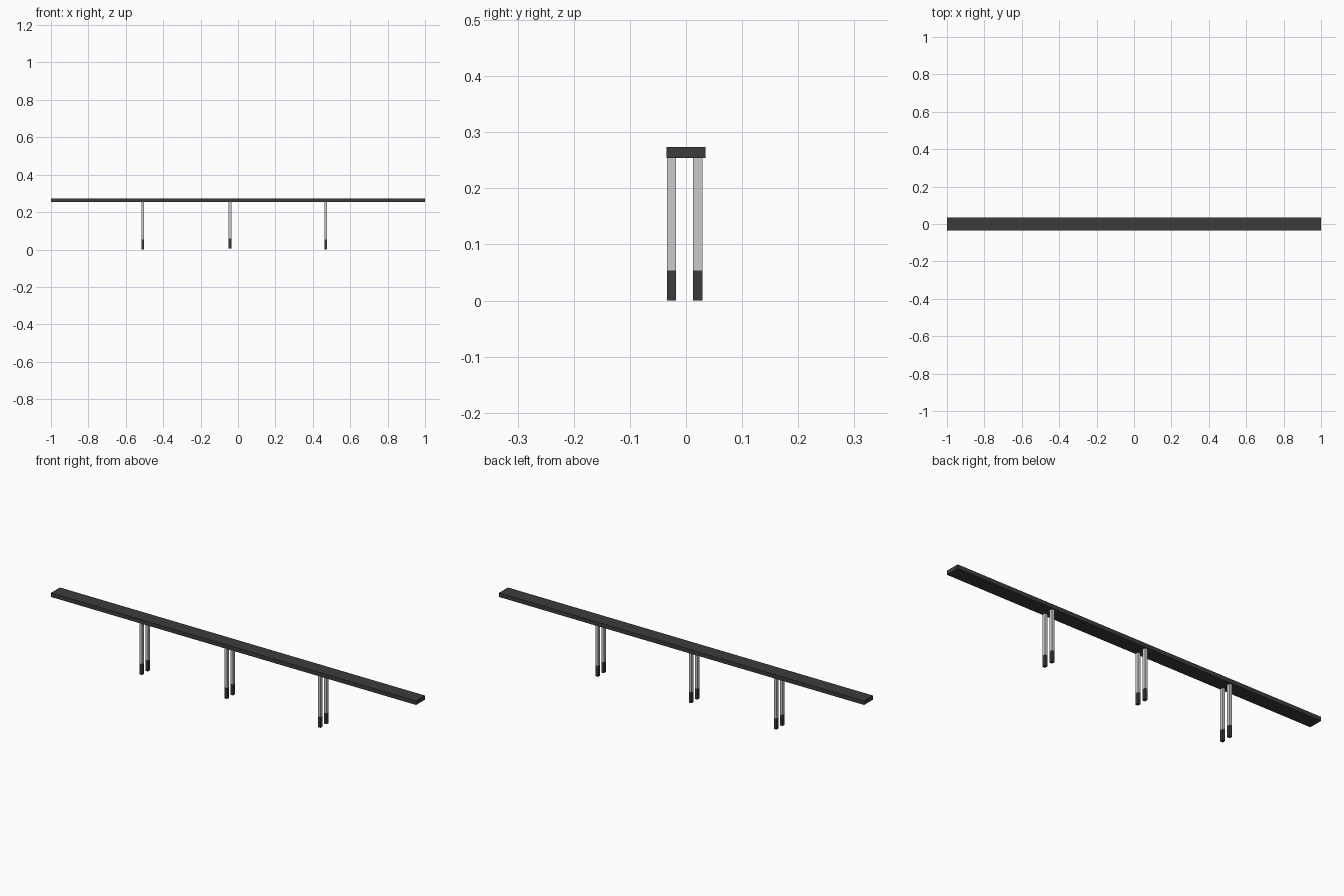
import bpy

if "Cube" in bpy.data.objects:
    bpy.data.objects.remove(bpy.data.objects["Cube"])

dark = bpy.data.materials.new("dark")
dark.diffuse_color = (0.045, 0.045, 0.045, 1)
dark.use_nodes = True
dark.node_tree.nodes["Principled BSDF"].inputs["Base Color"].default_value = dark.diffuse_color


def box(name, x, y, z, mat=None):
    """Box spanning the given (min, max) ranges."""
    spans = (x, y, z)
    bpy.ops.mesh.primitive_cube_add(size=1, location=[(a + b) / 2 for a, b in spans])
    ob = bpy.context.object
    ob.name = name
    ob.scale = [b - a for a, b in spans]
    bpy.ops.object.transform_apply(location=False, rotation=False, scale=True)
    if mat:
        ob.data.materials.append(mat)
    return ob


# Long flat deck
DECK_BOTTOM = 0.254
box("deck", (-1, 1), (-0.035, 0.035), (DECK_BOTTOM, 0.274), dark)

# Three pairs of posts, each with a dark foot; the middle pair sits slightly higher
half = 0.007
for label, cx, base in (("left", -0.509, 0.0), ("middle", -0.043, 0.006), ("right", 0.469, 0.0)):
    for side, y in (("front", (-0.034, -0.0175)), ("back", (0.0125, 0.029))):
        x = (cx - half, cx + half)
        box(f"{label}_{side}_foot", x, y, (base, base + 0.054), dark)
        box(f"{label}_{side}_post", x, y, (base + 0.054, DECK_BOTTOM))
